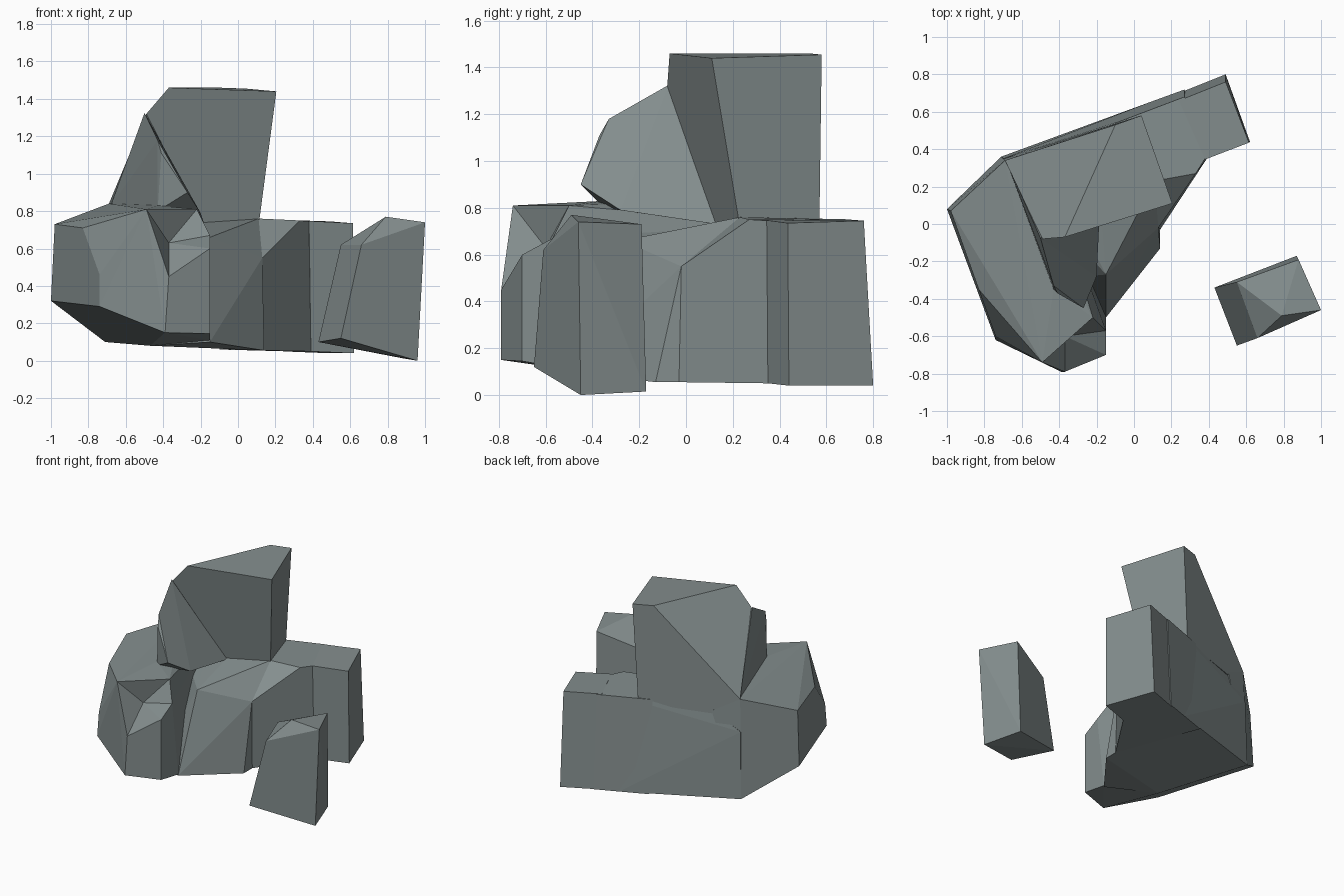
import bpy, bmesh
from mathutils import Vector

stone = bpy.data.materials.new("dark_stone")
stone.diffuse_color = (.23, .27, .27, 1)


def rock(name, pts, rim=(), dip=None):
    """Faceted stone: convex hull of its corner points, with an optional pushed-in facet."""
    bm = bmesh.new()
    for p in pts:
        bm.verts.new(p)
    res = bmesh.ops.convex_hull(bm, input=bm.verts[:])
    loose = {g for g in res["geom_interior"] + res["geom_unused"]
             if isinstance(g, bmesh.types.BMVert)}
    bmesh.ops.delete(bm, geom=list(loose), context="VERTS")
    if dip:
        # merge the facets inside the rim, then push their centre in
        rim = [Vector(r) for r in rim]
        inside = [f for f in bm.faces
                  if all(min((v.co - r).length for r in rim) < 1e-4 for v in f.verts)]
        if inside:
            merged = bmesh.ops.dissolve_faces(bm, faces=inside)["region"]
            hit = bmesh.ops.poke(bm, faces=merged[:1])
            hit["verts"][0].co = dip
    bmesh.ops.dissolve_limit(bm, angle_limit=0.05, verts=bm.verts[:], edges=bm.edges[:])
    bmesh.ops.recalc_face_normals(bm, faces=bm.faces[:])
    me = bpy.data.meshes.new(name)
    bm.to_mesh(me)
    bm.free()
    me.materials.append(stone)
    ob = bpy.data.objects.new(name, me)
    bpy.context.collection.objects.link(ob)
    return ob


# wide base stone: front part and right part meet at a low front corner
rock("base_rock", [
    (-.71, .36, .10), (.10, .657, .055), (.14, -.03, .055), (.14, -.13, .055),
    (-.15, -.50, .10), (-.47, -.30, .08),
    (.11, .61, .75), (.11, .23, .76), (.13, -.02, .55), (-.18, .13, .74),
    (-.15, -.27, .66), (-.50, .40, .73), (-.70, .35, .60)])
rock("base_rock_right", [
    (.39, .35, .05), (.27, .719, .05), (-.10, .584, .06), (.14, -.03, .055),
    (.38, .35, .745), (.33, .27, .75), (.27, .68, .75), (-.10, .54, .755),
    (.11, .23, .76), (.13, -.02, .55)])

# square block at the back right end
rock("end_block", [
    (.49, .80, .04), (.62, .44, .04), (.39, .35, .05), (.24, .70, .05),
    (.49, .76, .745), (.615, .435, .735), (.38, .345, .747), (.24, .66, .753)])

# front left boulder with a scooped facet
rim = [(-.49, -.74, .81), (-.22, -.50, .81), (-.37, -.79, .45),
       (-.15, -.70, .60), (-.15, -.57, .67)]
rock("left_boulder", rim + [
    (-1.0, .08, .32), (-.98, .07, .73), (-.83, -.35, .71), (-.74, -.62, .29),
    (-.74, -.60, .46), (-.39, -.79, .15), (-.15, -.70, .145), (-.43, -.35, .83),
    (-.69, .34, .84), (-.50, .41, .73), (-.71, .36, .10), (-.47, -.30, .08),
    (-.15, -.50, .11)], rim, (-.37, -.60, .63))

# tall stone on top
rock("top_boulder", [
    (-.37, -.07, 1.46), (.205, .11, 1.44), (.04, .58, 1.455), (-.10, .53, 1.46),
    (-.49, -.08, 1.32), (-.69, .34, .84), (-.18, .13, .72), (.11, .23, .72),
    (.0, .57, .72), (-.50, .41, .71)])

# leaning fin in front of the tall stone
rock("leaning_fin", [
    (-.50, -.075, 1.325), (-.43, -.33, 1.18), (-.41, -.37, 1.11), (-.27, -.45, .90),
    (-.20, -.28, .79), (-.18, .13, .73), (-.43, -.35, .80), (-.68, .33, .83)])

# separate small stone at the right
rock("small_stone", [
    (.43, -.34, .10), (.55, -.65, .12), (.96, -.45, 0), (.87, -.17, .015),
    (.66, -.61, .62), (1.0, -.46, .74), (.88, -.19, .73), (.79, -.49, .77),
    (.55, -.31, .62)])
